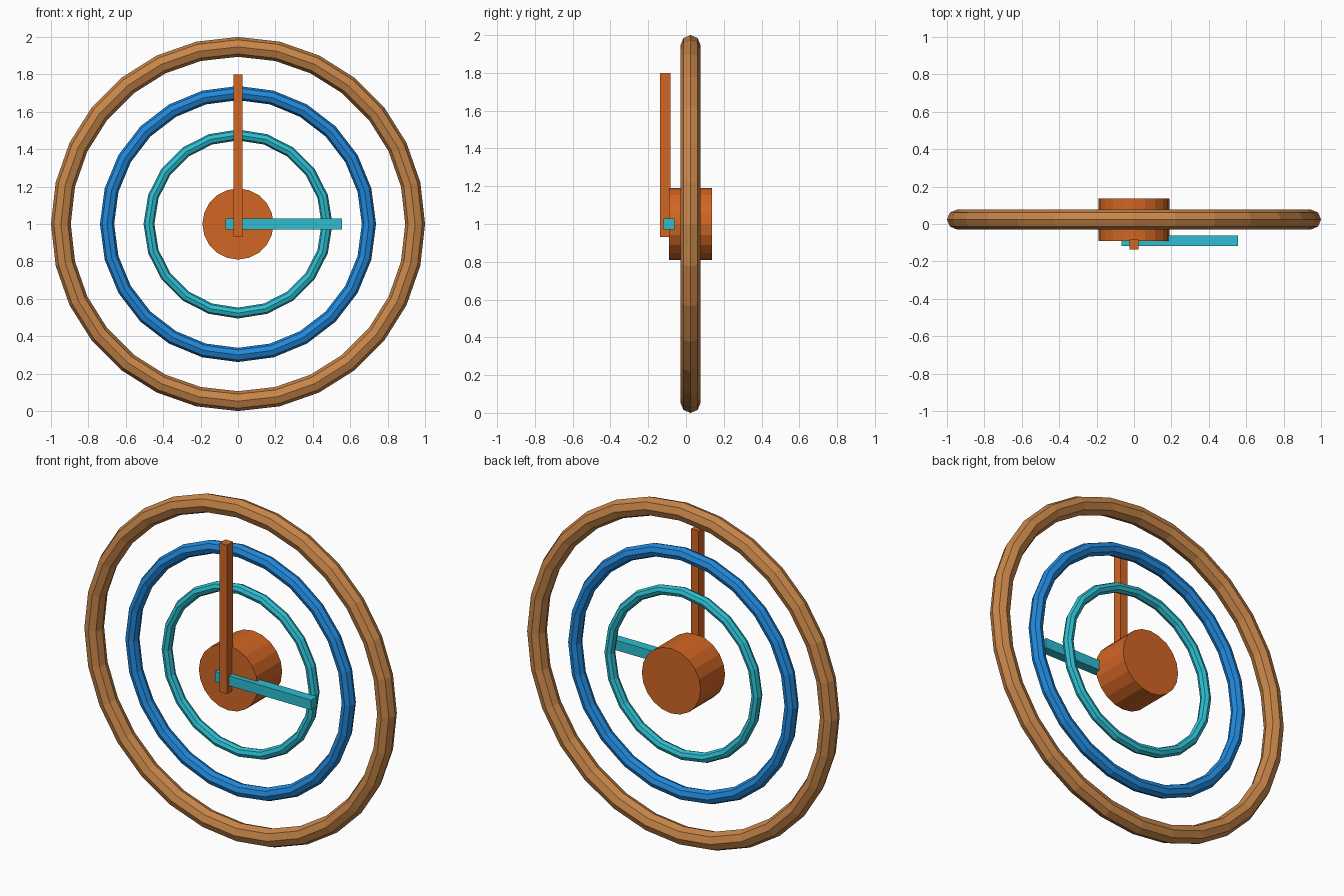
import bpy, math

if "Cube" in bpy.data.objects:
    bpy.data.objects.remove(bpy.data.objects["Cube"])


def material(name, rgb):
    lin = [((c / 255 + 0.055) / 1.055) ** 2.4 for c in rgb]
    m = bpy.data.materials.new(name)
    m.diffuse_color = (*lin, 1)
    m.use_nodes = True
    m.node_tree.nodes["Principled BSDF"].inputs["Base Color"].default_value = m.diffuse_color
    return m


wood = material("tan_wood", (200, 134, 73))
blue = material("blue", (34, 136, 218))
teal = material("teal", (46, 190, 208))
orange = material("burnt_orange", (210, 102, 36))


def finish(name, mat):
    ob = bpy.context.object
    ob.name = name
    ob.data.materials.append(mat)
    return ob


def ring(name, major, minor, segments, mat):
    bpy.ops.mesh.primitive_torus_add(
        major_radius=major, minor_radius=minor, major_segments=segments,
        minor_segments=8, location=(0, 0.024, 1), rotation=(math.pi / 2, 0, 0))
    finish(name, mat)


def bar(name, lo, hi, mat):
    bpy.ops.mesh.primitive_cube_add(
        size=1, location=[(a + b) / 2 for a, b in zip(lo, hi)])
    ob = finish(name, mat)
    ob.scale = [b - a for a, b in zip(lo, hi)]


# Three concentric rings
ring("outer_ring", 0.947, 0.053, 28, wood)
ring("middle_ring", 0.70, 0.038, 24, blue)
ring("inner_ring", 0.476, 0.029, 20, teal)

# Central hub
bpy.ops.mesh.primitive_cylinder_add(
    vertices=20, radius=0.19, depth=0.227, location=(0, 0.0235, 1),
    rotation=(math.pi / 2, 0, 0))
finish("hub", orange)

# Pointers
bar("long_hand", (-0.024, -0.137, 0.93), (0.024, -0.082, 1.80), orange)
bar("short_hand", (-0.066, -0.118, 0.971), (0.556, -0.062, 1.029), teal)
